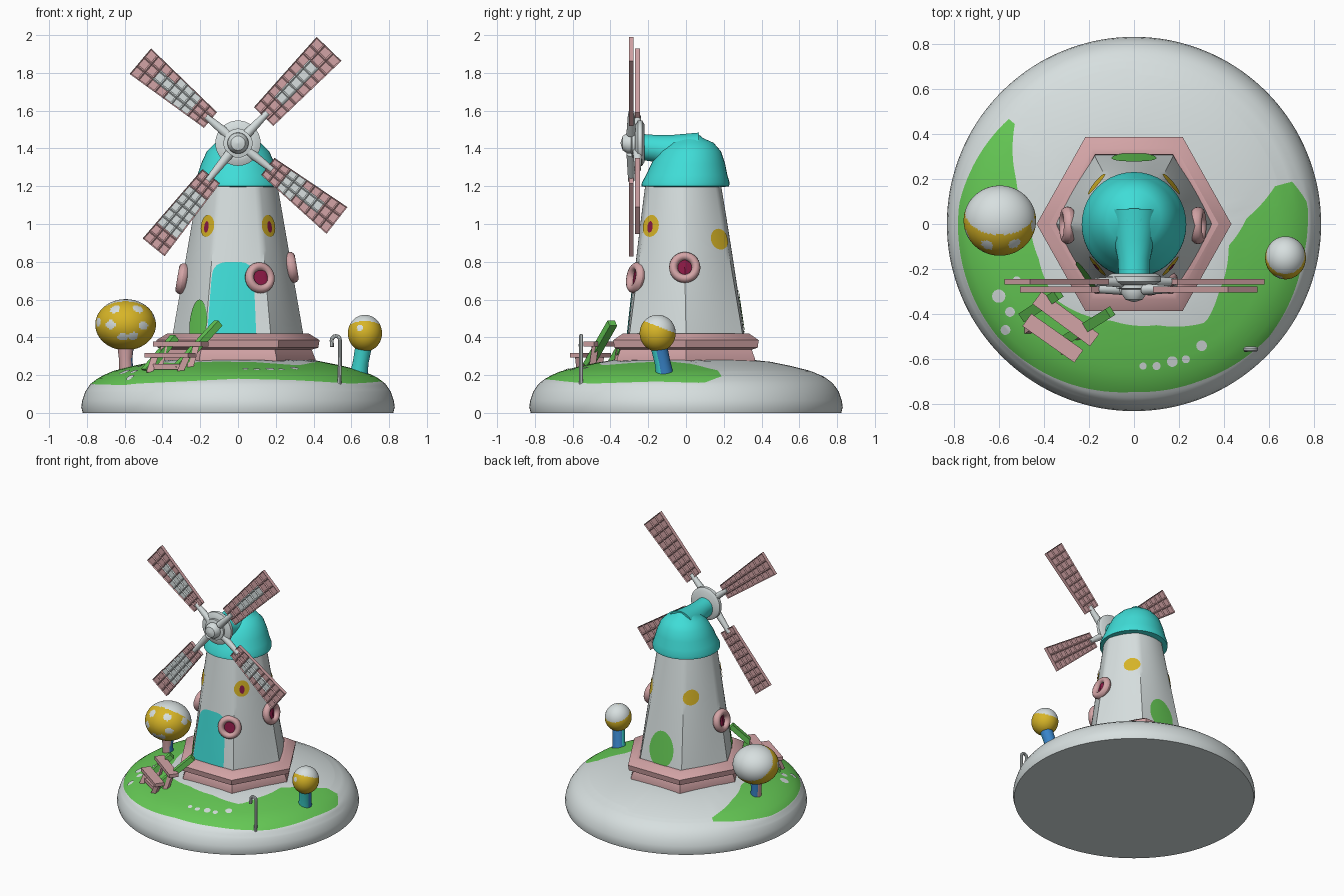
import bpy, bmesh, math
from math import sin, cos, pi, radians
from mathutils import Vector, Matrix

if "Cube" in bpy.data.objects:
    bpy.data.objects.remove(bpy.data.objects["Cube"])


def material(name, *rgb):
    m = bpy.data.materials.new(name)
    m.diffuse_color = (*rgb, 1)
    m.use_nodes = True
    m.node_tree.nodes["Principled BSDF"].inputs["Base Color"].default_value = m.diffuse_color
    return m


WHITE = material("white", .68, .74, .74)
PINK = material("pink", .65, .37, .38)
CYAN = material("turquoise", .05, .72, .68)
GREEN = material("green", .13, .58, .09)
YELLOW = material("yellow", .68, .46, .02)
RED = material("dark_red", .26, .01, .06)
BLUE = material("blue", .04, .23, .58)


def finish(bm, name, mats, angle=35):
    me = bpy.data.meshes.new(name)
    bm.to_mesh(me)
    bm.free()
    for m in mats:
        me.materials.append(m)
    me.shade_smooth()
    me.set_sharp_from_angle(angle=radians(angle))
    ob = bpy.data.objects.new(name, me)
    bpy.context.collection.objects.link(ob)
    return ob


def loft(name, rings, mats, rule=None, caps=True, angle=35):
    """Skin closed rings; rule(centre, ring, segment) gives the material index."""
    bm = bmesh.new()
    vs = [[bm.verts.new(p) for p in ring] for ring in rings]
    n = len(rings[0])
    for i in range(len(vs) - 1):
        for j in range(n):
            k = (j + 1) % n
            f = bm.faces.new((vs[i][j], vs[i][k], vs[i + 1][k], vs[i + 1][j]))
            if rule:
                f.material_index = rule(f.calc_center_median(), i, j)
    if caps:
        bm.faces.new(vs[0])
        bm.faces.new(vs[-1])
    bmesh.ops.recalc_face_normals(bm, faces=bm.faces)
    return finish(bm, name, mats, angle)


def lathe(name, profile, mats, n=48, matrix=Matrix(), rule=None, caps=True, angle=35):
    rings = [[matrix @ Vector((r * cos(2 * pi * j / n), r * sin(2 * pi * j / n), z)) for j in range(n)]
             for r, z in profile]
    return loft(name, rings, mats, rule, caps, angle)


def tube(name, pts, radii, mats, n=16, side=(0, 1, 0), rule=None):
    """Sweep an ellipse (or a rectangle when n is 4) along points."""
    pts = [Vector(p) for p in pts]
    rings = []
    for i, p in enumerate(pts):
        t = (pts[min(i + 1, len(pts) - 1)] - pts[max(i - 1, 0)]).normalized()
        u = t.cross(Vector(side)).normalized()
        v = t.cross(u)
        r = radii[i] if isinstance(radii, list) else radii
        ru, rv = r if isinstance(r, tuple) else (r, r)
        angs = [2 * pi * (j + .5) / n for j in range(n)]
        rings.append([p + u * ru * cos(a) + v * rv * sin(a) for a in angs])
    return loft(name, rings, mats, rule)


def patch(name, mapping, outline, mat):
    """Painted plate: a disc-like outline mapped onto a surface."""
    bm = bmesh.new()
    n = len(outline)
    mid = bm.verts.new(mapping(0, 0))
    rings = [[bm.verts.new(mapping(u * s, v * s)) for u, v in outline] for s in (.25, .5, .75, 1)]
    for j in range(n):
        k = (j + 1) % n
        bm.faces.new((mid, rings[0][j], rings[0][k]))
        for a, b in zip(rings, rings[1:]):
            bm.faces.new((a[j], b[j], b[k], a[k]))
    return finish(bm, name, [mat])


def oval(a, b, n=28):
    return [(a * cos(2 * pi * j / n), b * sin(2 * pi * j / n)) for j in range(n)]


def interp(x, pts):
    if x <= pts[0][0]:
        return pts[0][1]
    for (x0, y0), (x1, y1) in zip(pts, pts[1:]):
        if x <= x1:
            return y0 + (y1 - y0) * (x - x0) / (x1 - x0)
    return pts[-1][1]


# Mound: rings follow the edges of the lawn (angles from the front, right positive)
HEIGHT = [(0, .29), (.4, .28), (.55, .25), (.66, .222), (.73, .192), (.78, .155), (.81, .11)]
INNER = [(-130, .69), (-111, .56), (-90, .46), (-70, .45), (-45, .48), (-13, .44), (13, .46),
         (36, .54), (52, .48), (77, .43), (93, .5), (106, .66)]
OUTER = [(-130, .725), (-97, .78), (-50, .785), (-23, .765), (0, .745), (23, .755), (50, .78),
         (78, .765), (97, .775), (106, .72)]
SEG = 144


def ground(x, y):
    return interp(math.hypot(x, y), HEIGHT)


rings = []
thetas = [-180 + 360 * j / SEG for j in range(SEG)]
for a, b, steps in ((0, 1, 6), (1, 2, 8), (2, 3, 5)):
    for s in range(steps):
        ring = []
        for th in thetas:
            stops = (.02, interp(th, INNER), interp(th, OUTER), .81)
            r = stops[a] + (stops[b] - stops[a]) * s / steps
            ring.append((r * sin(radians(th)), -r * cos(radians(th)), interp(r, HEIGHT)))
        rings.append(ring)
for r, z in ((.81, .11), (.825, .065), (.83, .03), (.822, 0)):
    rings.append([(r * sin(radians(th)), -r * cos(radians(th)), z) for th in thetas])
loft("mound", rings, [WHITE, GREEN],
     lambda c, i, j: int(6 <= i < 14 and -130 <= thetas[j] < 105), angle=50)

# Little flowers on the lawn
for x, y, r in ((.04, -.63, .016), (.1, -.63, .018), (.17, -.61, .024), (.23, -.6, .018), (.3, -.54, .024),
                (-.6, -.32, .03), (-.55, -.39, .022), (-.57, -.47, .022), (-.52, -.25, .018)):
    patch("flower", lambda u, v: (x + u, y + v, ground(x + u, y + v) + .004), oval(r, r, 14), WHITE)


# Tower: rounded hexagon tapering upward
def tower_point(theta, z, out=0.0):
    t = (z - .42) / .78
    phi = theta - pi / 2
    hexa = cos(pi / 6) / cos(phi % (pi / 3) - pi / 6)
    w = .8 - .5 * t
    r = (.345 - .135 * t) * (w * hexa + 1 - w) + out
    return Vector((r * sin(theta), -r * cos(theta) - .015 * t, z))


loft("tower", [[tower_point(2 * pi * j / 72, .26 + .96 * i / 16) for j in range(72)] for i in range(17)], [WHITE])

# Hexagonal plinth
lathe("plinth", [(.34, .24), (.405, .25), (.41, .285), (.39, .335), (.425, .345), (.432, .385), (.375, .42),
                 (.345, .42), (.34, .36)], [PINK], 6, Matrix.Diagonal((1, 1.03, 1, 1)), caps=False)


def on_tower(deg, z, out=.005):
    th = radians(deg)
    r = tower_point(th, z).xy.length
    return lambda u, v: tower_point(th + u / r, z + v, out)


# Door, grass patches and small painted windows
door = [(.115, -.2), (.115, -.05), (.115, .1)]
door += [(.115 * cos(a) ** .6, .1 + .1 * sin(a) ** .6) for a in (.25, .5, .8, 1.1, 1.35)]
door = door + [(0, .2)] + [(-x, y) for x, y in reversed(door)] + [(-.05, -.2), (.05, -.2)]
patch("door", on_tower(-5.5, .6), door, CYAN)
patch("grass_patch_front", on_tower(-43, .48), oval(.075, .12), GREEN)
patch("grass_patch_back", on_tower(180, .53), oval(.095, .13), GREEN)
for deg in (-43, 43):
    patch("yellow_window", on_tower(deg, .99), oval(.055, .058), YELLOW)
    patch("window_pane", on_tower(deg, .985, .009), oval(.018, .03), RED)
for deg in (-138, 138):
    patch("yellow_spot", on_tower(deg, .92), oval(.055, .055), YELLOW)

# Round portholes
for deg, z in ((24, .715), (90, .77), (-90, .71)):
    th = radians(deg)
    tilt = Matrix.Rotation(th, 4, 'Z') @ Matrix.Rotation(pi / 2 - .17, 4, 'X')
    place = Matrix.Translation(tower_point(th, z)) @ tilt
    prof = [(.06 + .023 * cos(2 * pi * k / 12), .027 * sin(2 * pi * k / 12)) for k in range(13)]
    lathe("porthole_frame", prof, [PINK], 28, place, caps=False, angle=60)
    patch("porthole_pane", on_tower(deg, z, .008), oval(.046, .046), RED)

# Cap and the neck that carries the hub
cap = [(.2, 1.195), (.232, 1.2), (.232, 1.22), (.215, 1.26), (.195, 1.32), (.165, 1.385), (.12, 1.43),
       (.06, 1.455), (.035, 1.475), (.004, 1.478)]
shear = Matrix.Identity(4)
shear[1][2], shear[1][3] = .13, -.16
lathe("cap", cap, [CYAN], 40, shear)
tube("cap_neck", [(0, .06, 1.375), (0, -.08, 1.385), (0, -.16, 1.4), (0, -.25, 1.41)],
     [.11, .088, .072, .068], [CYAN], 24, (1, 0, 0))

# Hub
HUB_Z = 1.428
lathe("hub", [(.1, 0), (.12, .012), (.12, .035), (.09, .05), (.077, .05), (.077, .065), (.056, .07), (.055, .09),
              (.038, .115), (.004, .126)], [WHITE], 36,
      Matrix.Translation((0, -.22, HUB_Z)) @ Matrix.Rotation(pi / 2, 4, 'X'))


# Sails: sunken lattice boards with a white centre on the front
def sail(deg, y, inner, outer, w0, w1):
    a = radians(deg)
    d, c = Vector((cos(a), 0, sin(a))), Vector((-sin(a), 0, cos(a)))
    hub = Vector((0, y, HUB_Z))
    bm = bmesh.new()
    rows, cols = 9, 3
    sheets = []
    for dy in (-.013, .013):
        sheets.append([[bm.verts.new(hub + d * (inner + (outer - inner) * i / rows) + Vector((0, dy, 0))
                                     + c * (w0 + (w1 - w0) * i / rows) * (j / cols - .5))
                        for j in range(cols + 1)] for i in range(rows + 1)])
    cells = []
    for s in sheets:
        for i in range(rows):
            for j in range(cols):
                cells.append(bm.faces.new((s[i][j], s[i + 1][j], s[i + 1][j + 1], s[i][j + 1])))
    f, b = sheets
    rim = [(i, 0) for i in range(rows)] + [(rows, j) for j in range(cols)]
    rim += [(i, cols) for i in range(rows, 0, -1)] + [(0, j) for j in range(cols, 0, -1)]
    for (i, j), (k, l) in zip(rim, rim[1:] + rim[:1]):
        bm.faces.new((f[i][j], f[k][l], b[k][l], b[i][j]))
    bmesh.ops.recalc_face_normals(bm, faces=bm.faces)
    bmesh.ops.inset_individual(bm, faces=cells, thickness=.009, depth=-.006)
    bm.normal_update()
    for face in bm.faces:
        p = face.calc_center_median() - hub
        t = (p.dot(d) - inner) / (outer - inner)
        if p.y < -.004 and .24 < t < .76 and abs(p.dot(c)) < .048:
            face.material_index = 1
    finish(bm, "sail", [PINK, WHITE], 30)
    tube("sail_arm", [hub + d * .07, hub + d * (inner + .03)], [.026, .017], [WHITE], 12)


sail(46, -.29, .195, .694, .143, .183)
sail(140, -.256, .19, .675, .108, .177)
sail(231, -.29, .225, .71, .12, .15)
sail(322, -.256, .2, .665, .115, .18)


# Mushrooms: ellipsoid caps with white tops, two-tone stems
def mushroom_cap(name, centre, radii, top, limit, dots=()):
    centre, top = Vector(centre), Vector(top).normalized()
    spots = [Vector(s).normalized() for s in dots]

    def rule(c, i, j):
        n = Vector(((c - centre)[k] / radii[k] for k in range(3))).normalized()
        return int(n.dot(top) > limit or any(n.dot(s) > .984 for s in spots))
    prof = [(sin(pi * k / 48) + .004, -cos(pi * k / 48)) for k in range(49)]
    lathe(name, prof, [YELLOW, WHITE], 96, Matrix.Translation(centre) @ Matrix.Diagonal((*radii, 1)), rule)


mushroom_cap("large_mushroom_cap", (-.595, .015, .467), (.16, .155, .135), (0, .75, .66), .3,
             [(-.5, -.86, 0), (.6, -.8, -.05), (.25, -.85, -.45), (-.35, -.7, .6), (.4, -.65, .6), (-.9, -.4, .1),
              (-.1, -.9, -.5), (.9, -.1, .3)])
mushroom_cap("small_mushroom_cap", (.672, -.15, .422), (.09, .095, .097), (0, .35, .93), .35, [(-.3, -.9, .3)])
tube("large_mushroom_stem", [(-.59, .01, .19), (-.595, .01, .29), (-.595, .01, .4)], [.038, .036, .05],
     [BLUE, PINK], 24, rule=lambda c, i, j: int(-.6 * (c.x + .593) - (c.y - .01) > 0))
tube("small_mushroom_stem", [(.638, -.11, .19), (.65, -.125, .27), (.67, -.15, .38)], [.048, .042, .045],
     [BLUE, CYAN], 24,
     rule=lambda c, i, j: int(-.6 * (c.x - .638 - .17 * (c.z - .19)) - (c.y + .11 + .21 * (c.z - .19)) > 0))

# Hooked cane standing on the lawn
hook = [(.518 + .022 * cos(a * pi / 6), -.555, .385 + .022 * sin(a * pi / 6)) for a in range(7)]
tube("cane", [(.536, -.555, .14), (.54, -.555, .3)] + hook + [(.497, -.558, .35)], .011, [WHITE], 10)

# Bench: two stepped planks, green slanted rails, pink legs
UP = (0, 0, 1)
for p, q in (((-.43, -.327, .365), (-.175, -.515, .365)), ((-.475, -.425, .305), (-.245, -.587, .305))):
    tube("bench_plank", [p, q], (.048, .018), [PINK], 4, UP)
for p, q in (((-.33, -.53, .23), (-.105, -.39, .475)), ((-.49, -.41, .22), (-.335, -.31, .4))):
    tube("bench_rail", [p, q], (.032, .026), [GREEN], 4, UP)
for p, q in (((-.27, -.57, .3), (-.31, -.56, .21)), ((-.44, -.45, .3), (-.47, -.47, .21)),
             ((-.22, -.48, .36), (-.26, -.5, .22)), ((-.39, -.35, .36), (-.42, -.37, .22))):
    tube("bench_leg", [p, q], .024, [PINK], 4)
tube("bench_brace", [(-.45, -.46, .245), (-.29, -.56, .245)], .02, [PINK], 4, UP)
